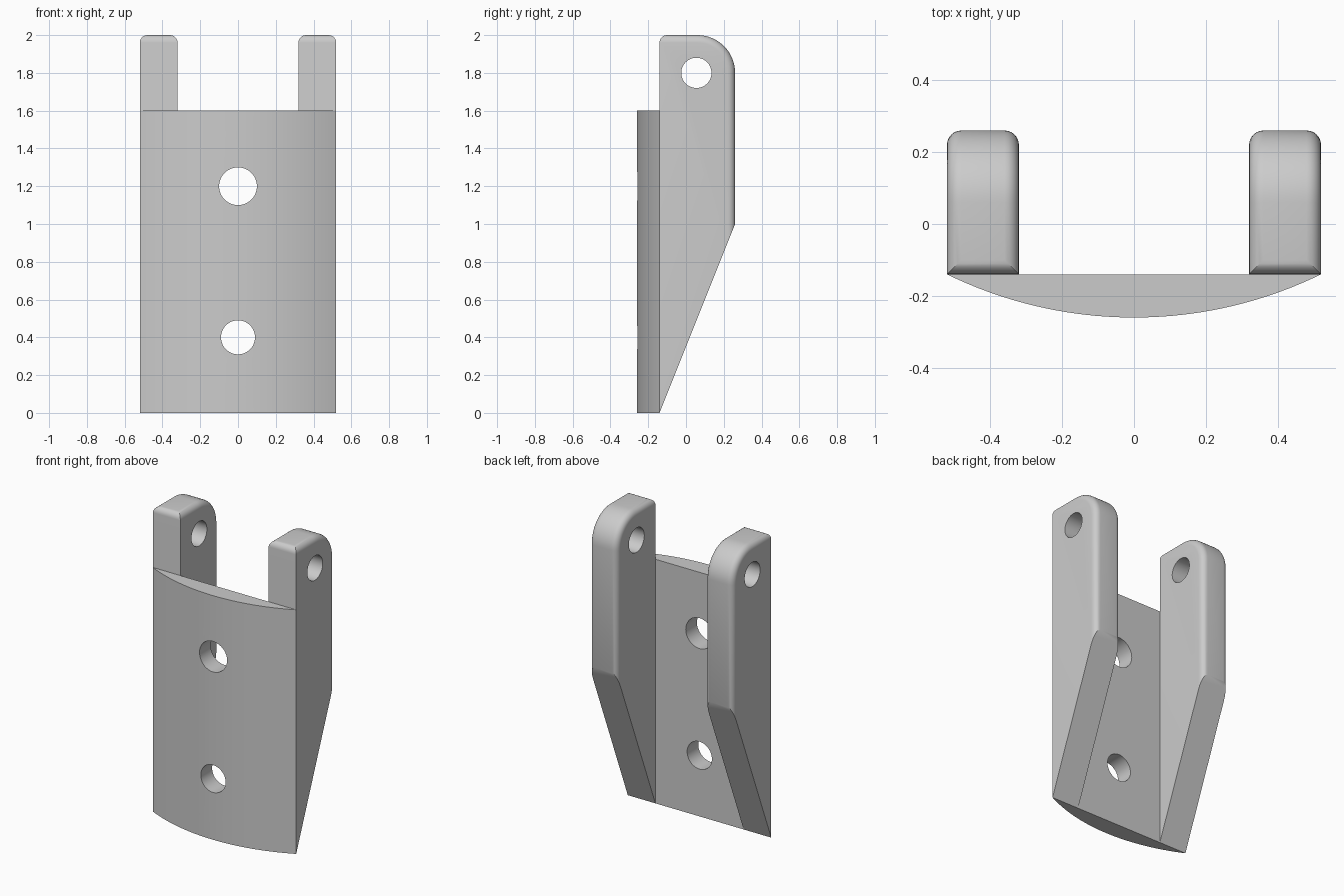
import bpy, bmesh, math
from mathutils import Matrix

cube = bpy.data.objects.get("Cube")
if cube:
    bpy.data.objects.remove(cube, do_unlink=True)

HALF_W, JOIN_Y, DEPTH = 0.52, -0.14, 0.12   # plate half width, back plane, bulge
PLATE_H, LUG_W, FILLET = 1.6, 0.2, 0.04

grey = bpy.data.materials.new("plain grey")
grey.use_nodes = True
grey.diffuse_color = (0.6, 0.6, 0.6, 1)
grey.node_tree.nodes["Principled BSDF"].inputs["Base Color"].default_value = grey.diffuse_color


def extrude(bm, points, vector):
    """Solid made by sweeping a closed outline along a vector."""
    face = bm.faces.new([bm.verts.new(p) for p in points])
    swept = bmesh.ops.extrude_face_region(bm, geom=[face])["geom"]
    verts = [v for v in swept if isinstance(v, bmesh.types.BMVert)]
    bmesh.ops.translate(bm, verts=verts, vec=vector)
    bmesh.ops.recalc_face_normals(bm, faces=bm.faces)


def finish(bm, name):
    mesh = bpy.data.meshes.new(name)
    bm.to_mesh(mesh)
    bm.free()
    mesh.materials.append(grey)
    obj = bpy.data.objects.new(name, mesh)
    bpy.context.collection.objects.link(obj)
    return obj


def drill(obj, name, radius, centre, axis):
    """Cut a round hole with a hidden cylinder."""
    bm = bmesh.new()
    turn = Matrix.Rotation(math.pi / 2, 4, axis)
    bmesh.ops.create_cone(bm, cap_ends=True, segments=48, radius1=radius,
                          radius2=radius, depth=0.8, matrix=Matrix.Translation(centre) @ turn)
    cutter = finish(bm, name)
    cutter.hide_render = True
    cutter.hide_set(True)
    mod = obj.modifiers.new(name, "BOOLEAN")
    mod.operation, mod.solver, mod.object = "DIFFERENCE", "EXACT", cutter
    # Bake the cut and discard the helper
    bpy.context.view_layer.update()
    graph = bpy.context.evaluated_depsgraph_get()
    cut = bpy.data.meshes.new_from_object(obj.evaluated_get(graph))
    obj.modifiers.clear()
    obj.data = cut
    bpy.data.objects.remove(cutter, do_unlink=True)


# Curved front plate: a circle segment swept upwards
radius = (HALF_W ** 2 + DEPTH ** 2) / (2 * DEPTH)
sweep = math.asin(HALF_W / radius)
angles = [sweep * (i / 20 - 1) for i in range(41)]
arc = [(radius * math.sin(a), JOIN_Y - DEPTH + radius * (1 - math.cos(a)), 0) for a in angles]
bm = bmesh.new()
extrude(bm, arc, (0, 0, PLATE_H))
plate = finish(bm, "front_plate")
drill(plate, "upper_bolt_hole", 0.1, (0, -0.2, 1.2), "X")
drill(plate, "lower_bolt_hole", 0.09, (0, -0.2, 0.4), "X")
parts = [plate]

# Side lugs: tapered foot, rounded top back corner, filleted rim
turns = [math.pi / 2 * i / 16 for i in range(17)]
outline = [(JOIN_Y, 0), (0.26, 1.0)]
outline += [(0.06 + 0.2 * math.cos(t), 1.8 + 0.2 * math.sin(t)) for t in turns]
outline += [(JOIN_Y, 2.0)]
for name, start in (("left_lug", HALF_W - LUG_W), ("right_lug", -HALF_W)):
    bm = bmesh.new()
    extrude(bm, [(start, y, z) for y, z in outline], (LUG_W, 0, 0))
    rim = []
    for e in bm.edges:
        a, b = (v.co for v in e.verts)
        across = abs(a.x - b.x) > 0.1
        front_top = across and a.y < JOIN_Y + 0.01 and a.z > 1.99
        back_rim = not across and min(a.z, b.z) > 0.99
        if front_top or back_rim:
            rim.append(e)
    bmesh.ops.bevel(bm, geom=rim, offset=FILLET, segments=6, profile=0.5,
                    affect="EDGES", clamp_overlap=False)
    lug = finish(bm, name)
    drill(lug, name + "_pin_hole", 0.08, (start + LUG_W / 2, 0.055, 1.8), "Y")
    parts.append(lug)

# Smooth rounded surfaces, keep crisp edges
bpy.ops.object.select_all(action="DESELECT")
for obj in parts:
    obj.select_set(True)
bpy.context.view_layer.objects.active = plate
bpy.ops.object.shade_smooth_by_angle(angle=math.radians(30))
